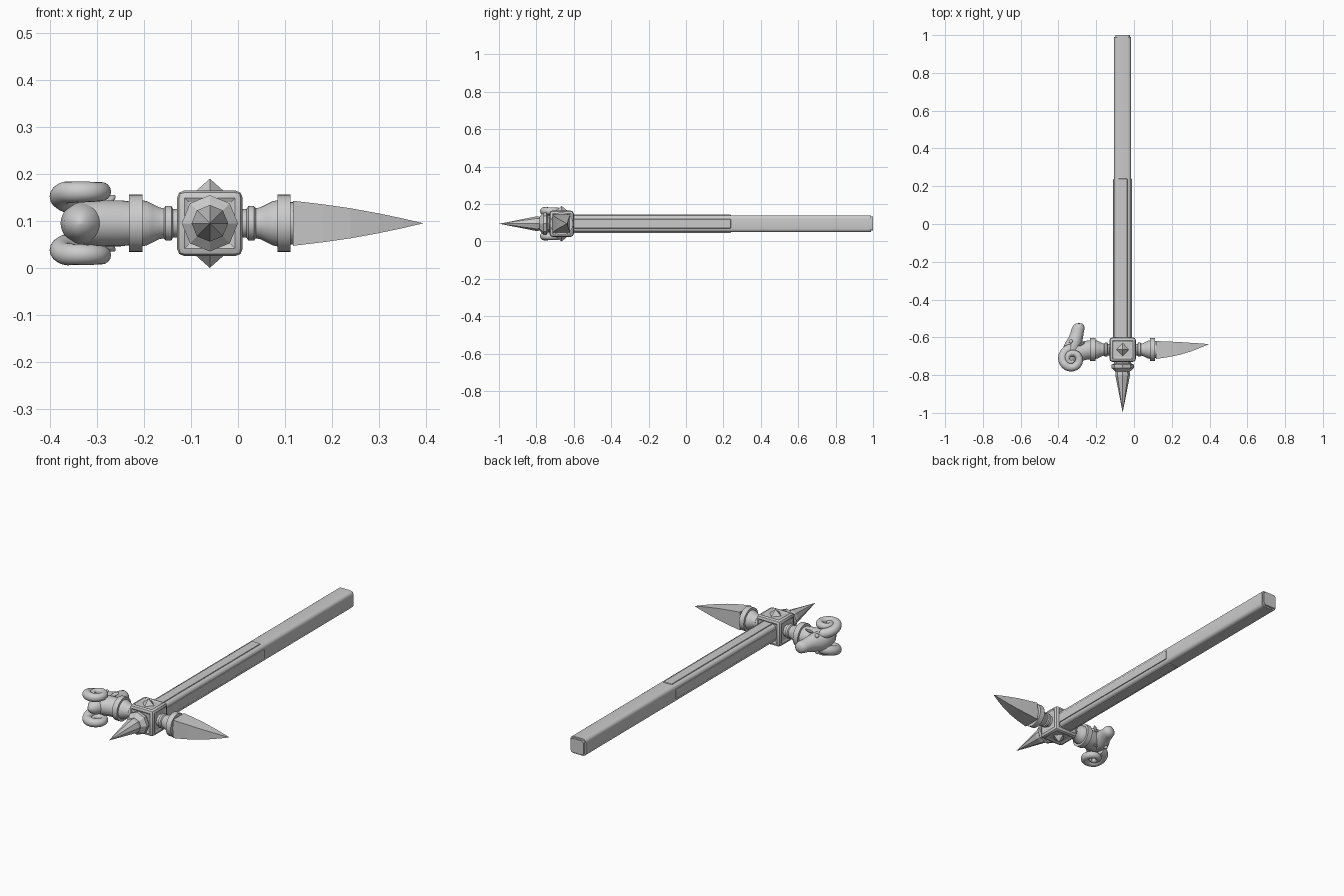
import bpy, bmesh, math
from mathutils import Vector as V

if "Cube" in bpy.data.objects:
    bpy.data.objects.remove(bpy.data.objects["Cube"], do_unlink=True)

steel = bpy.data.materials.new("plain grey")
steel.use_nodes = True
GREY = (0.6, 0.6, 0.6, 1)
steel.diffuse_color = GREY
steel.node_tree.nodes["Principled BSDF"].inputs["Base Color"].default_value = GREY

CX, CY, CZ = -0.06, -0.665, 0.095   # centre of the hammer block
X, Y, Z = V((1, 0, 0)), V((0, 1, 0)), V((0, 0, 1))


def finish(name, bm, smooth=None):
    bmesh.ops.recalc_face_normals(bm, faces=bm.faces)
    me = bpy.data.meshes.new(name)
    bm.to_mesh(me)
    bm.free()
    ob = bpy.data.objects.new(name, me)
    bpy.context.collection.objects.link(ob)
    me.materials.append(steel)
    if smooth:
        bpy.ops.object.select_all(action='DESELECT')
        ob.select_set(True)
        bpy.context.view_layer.objects.active = ob
        bpy.ops.object.shade_smooth_by_angle(angle=math.radians(smooth))
    return ob


def loft(name, sections, n=32, turn=0.0, smooth=None):
    """Skin a row of elliptical sections given as (centre, half axis, half axis)."""
    bm = bmesh.new()
    rings = []
    for c, u, v in sections:
        angles = [turn + math.tau * i / n for i in range(n)]
        rings.append([bm.verts.new(c + u * math.cos(a) + v * math.sin(a)) for a in angles])
    for a, b in zip(rings, rings[1:]):
        for i in range(n):
            j = (i + 1) % n
            bm.faces.new((a[i], a[j], b[j], b[i]))
    bm.faces.new(rings[0])
    bm.faces.new(rings[-1])
    bmesh.ops.remove_doubles(bm, verts=bm.verts, dist=0.0002)
    return finish(name, bm, smooth)


def box(name, centre, size, bevel, segments=2, edges=lambda e: True, smooth=None, panel=None):
    bm = bmesh.new()
    bmesh.ops.create_cube(bm, size=1)
    for v in bm.verts:
        v.co = V(centre) + V([a * b for a, b in zip(v.co, size)])
    bmesh.ops.bevel(bm, geom=[e for e in bm.edges if edges(e)], offset=bevel,
                    segments=segments, profile=0.5, affect='EDGES')
    if panel:
        bm.normal_update()
        flat = sorted(bm.faces, key=lambda f: -f.calc_area())[:6]
        bmesh.ops.inset_individual(bm, faces=flat, thickness=panel, depth=-0.004)
    return finish(name, bm, smooth)


def along_y(e):
    return abs(e.verts[0].co.y - e.verts[1].co.y) > 0.01


# Handle: rounded square bar with a stepped end cap
box("handle", (CX, 0.19, CZ), (0.09, 1.6, 0.09), 0.018, 4, along_y, 40)
box("handle_end_cap", (CX, 0.985, CZ), (0.075, 0.03, 0.075), 0.012, 3, along_y, 40)

# Langets: one strip on each side of the handle
for name, dx, dz in (("left", 1, 0), ("right", -1, 0), ("top", 0, 1), ("bottom", 0, -1)):
    size = (0.012 if dx else 0.05, 0.86, 0.012 if dz else 0.05)
    box("langet_" + name, (CX + dx * 0.044, -0.19, CZ + dz * 0.044), size, 0.004)

# Central block with recessed panels, and a diamond stud above and below
box("hammer_block", (CX, CY, CZ), (0.14, 0.13, 0.14), 0.016, 2, panel=0.012, smooth=25)
for name, s in (("top", 1), ("bottom", -1)):
    base = V((CX, CY, CZ + s * 0.064))
    loft("stud_" + name, [(base, X * 0.035, Y * 0.037),
                          (base + Z * s * 0.031, X * 0, Y * 0)], 4)

# Front spike: faceted collar running out to a point
spike = ((-0.71, 0.045), (-0.738, 0.045), (-0.745, 0.06), (-0.762, 0.06),
         (-0.782, 0.037), (-0.80, 0.039), (-0.998, 0))
loft("front_spike", [(V((CX, y, CZ)), X * r, Z * r) for y, r in spike], 8)

# Turned necks with collars on both sides of the block
neck = ((0.06, 0.03), (0.078, 0.03), (0.082, 0.037), (0.094, 0.037), (0.098, 0.032),
        (0.108, 0.034), (0.122, 0.041), (0.134, 0.047), (0.144, 0.049), (0.144, 0.061),
        (0.172, 0.061), (0.172, 0.045), (0.182, 0.045))
for name, s in (("left", 1), ("right", -1)):
    loft("neck_" + name, [(V((CX + s * d, CY, CZ)), Y * r, Z * r) for d, r in neck],
         40, smooth=30)

# Beak blade: four flat sides curving to a point; x, back y, front y, half height
blade = ((0.117, -0.62, -0.714, 0.048), (0.18, -0.622, -0.705, 0.0405),
         (0.24, -0.625, -0.693, 0.032), (0.30, -0.629, -0.675, 0.021),
         (0.35, -0.632, -0.656, 0.0105), (0.395, -0.636, -0.637, 0))
R2 = math.sqrt(2)
loft("beak_blade", [(V((x, (a + b) / 2, CZ)), Y * ((a - b) / 2 * R2), Z * h * R2)
                    for x, a, b, h in blade], 4, math.pi / 4)

# Ram head: neck stump, then skull and muzzle as one tapering body
loft("ram_neck", [(V((x, y, CZ)), Y * r, Z * h) for x, y, r, h in (
    (-0.225, CY, 0.05, 0.046), (-0.25, -0.668, 0.05, 0.049), (-0.29, -0.675, 0.054, 0.049),
    (-0.33, -0.685, 0.05, 0.045), (-0.36, -0.69, 0.03, 0.03))], smooth=50)
# y, centre x, half width in x, half height in z
head = ((-0.765, -0.335, 0.003, 0.003), (-0.755, -0.335, 0.02, 0.022),
        (-0.73, -0.333, 0.038, 0.036), (-0.69, -0.33, 0.048, 0.045),
        (-0.65, -0.325, 0.049, 0.049), (-0.625, -0.318, 0.044, 0.048),
        (-0.60, -0.308, 0.038, 0.04), (-0.575, -0.301, 0.035, 0.033),
        (-0.555, -0.296, 0.034, 0.031), (-0.537, -0.293, 0.029, 0.028),
        (-0.528, -0.292, 0.018, 0.018), (-0.525, -0.292, 0.003, 0.003))
loft("ram_head", [(V((cx, y, CZ)), X * a, Z * b) for y, cx, a, b in head], smooth=60)

# Paired horns, eyes and ears
for name, s in (("upper", 1), ("lower", -1)):
    centre = V((-0.328, -0.715, CZ))
    horn = []
    steps = 72
    for i in range(steps + 1):
        t = i / steps
        a = math.radians(95 + 600 * t)
        out = V((math.cos(a), math.sin(a), 0))
        path = 0.051 * (1 - t) ** 0.75 + 0.008
        r = 0.023 * (1 - t) ** 0.55 + 0.003
        rise = 0.038 + 0.027 * min(1, t * 5) + 0.006 * t
        horn.append((centre + out * path * 0.92 + Z * s * rise, out * r, Z * r))
    loft("horn_" + name, horn, 16, smooth=60)
    eye = bmesh.new()
    bmesh.ops.create_uvsphere(eye, u_segments=16, v_segments=10, radius=0.011)
    bmesh.ops.translate(eye, verts=eye.verts, vec=(-0.334, -0.622, CZ + s * 0.042))
    finish("eye_" + name, eye, 60)
    root = V((-0.29, -0.645, CZ + s * 0.04))
    ear = [(root + (Y * 0.4 + X * 0.5 + Z * s * 0.35) * d, X * r, Z * r * 0.7)
           for d, r in ((0, 0.008), (0.02, 0.012), (0.04, 0.009), (0.055, 0.001))]
    loft("ear_" + name, ear, 12, smooth=60)
